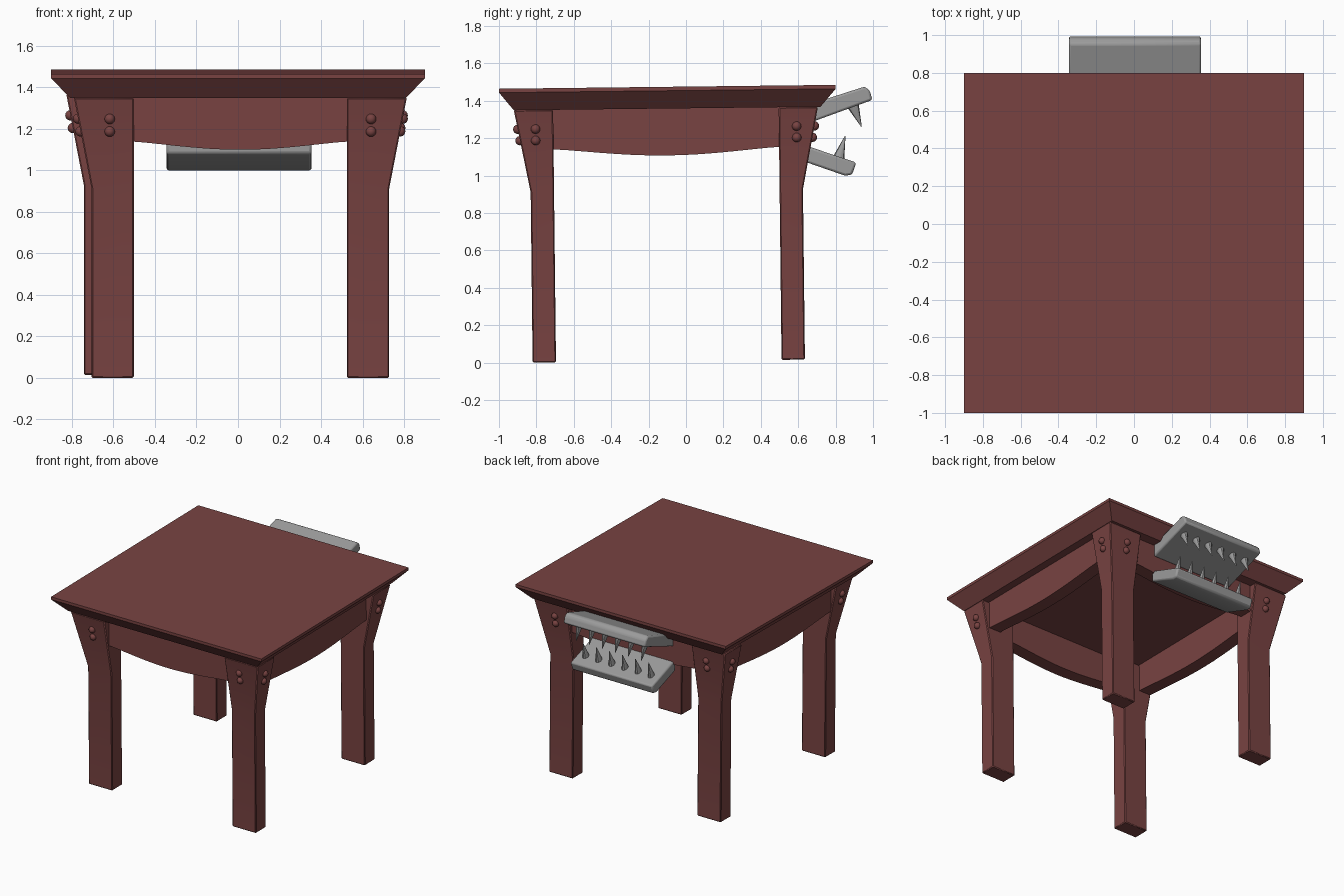
import bpy, bmesh, math
from mathutils import Matrix, Vector

if "Cube" in bpy.data.objects:
    bpy.data.objects.remove(bpy.data.objects["Cube"])

TILT = Matrix.Rotation(0.0115, 4, 'X')   # the table leans back very slightly


def material(name, rgb):
    m = bpy.data.materials.new(name)
    m.diffuse_color = (*rgb, 1)
    m.use_nodes = True
    m.node_tree.nodes["Principled BSDF"].inputs["Base Color"].default_value = m.diffuse_color
    return m


wood = material("red_brown_wood", (0.19, 0.056, 0.054))
metal = material("grey_metal", (0.33, 0.33, 0.33))


def finish(name, bm, mat, tilt=True, bevel=0.0, segments=1):
    bmesh.ops.recalc_face_normals(bm, faces=bm.faces)
    if tilt:
        bm.transform(TILT)
    mesh = bpy.data.meshes.new(name)
    bm.to_mesh(mesh)
    bm.free()
    ob = bpy.data.objects.new(name, mesh)
    bpy.context.collection.objects.link(ob)
    mesh.materials.append(mat)
    if bevel:
        mod = ob.modifiers.new("bevel", 'BEVEL')
        mod.width, mod.segments = bevel, segments
    bpy.ops.object.select_all(action='DESELECT')
    ob.select_set(True)
    bpy.context.view_layer.objects.active = ob
    bpy.ops.object.shade_smooth_by_angle(angle=math.radians(35))
    return ob


def stack(rings):
    """Closed solid lofted through rectangles (x0, x1, y0, y1, z)."""
    bm = bmesh.new()
    loops = [[bm.verts.new(p) for p in ((a, c, z), (b, c, z), (b, d, z), (a, d, z))]
             for a, b, c, d, z in rings]
    for lo, hi in zip(loops, loops[1:]):
        for i in range(4):
            j = (i + 1) % 4
            bm.faces.new((lo[i], lo[j], hi[j], hi[i]))
    bm.faces.new(loops[0])
    bm.faces.new(loops[-1])
    return bm


def prism(points, offset):
    """Solid extruded from a polygon."""
    bm = bmesh.new()
    face = bm.faces.new([bm.verts.new(p) for p in points])
    out = bmesh.ops.extrude_face_region(bm, geom=[face])
    bmesh.ops.translate(bm, vec=offset,
                        verts=[v for v in out["geom"] if isinstance(v, bmesh.types.BMVert)])
    return bm


# Table top with sloping underside edge and thin rim
finish("table_top", stack([(-0.81, 0.81, -0.905, 0.735, 1.36),
                           (-0.9, 0.9, -0.983, 0.817, 1.455),
                           (-0.9, 0.9, -0.983, 0.817, 1.476)]), wood)

# Flared legs, each with two studs on both outer faces
KNEE, TOP = 0.92, 1.36
legs = {"front_left": (-0.705, -0.82), "front_right": (0.728, -0.82),
        "back_left": (-0.742, 0.636), "back_right": (0.728, 0.636)}
for name, (x, y) in legs.items():
    sx, sy = math.copysign(1, x), math.copysign(1, y)

    def ring(z, flare):
        xs = sorted((x + sx * flare, x - sx * 0.203))
        ys = sorted((y + sy * flare, y - sy * 0.125))
        return (*xs, *ys, z)
    finish(name + "_leg", stack([ring(0.0093, 0), ring(KNEE, 0), ring(TOP, 0.085)]),
           wood, bevel=0.006)
    bm = bmesh.new()
    for z in (1.197, 1.258):
        f = 0.085 * (z - KNEE) / (TOP - KNEE)
        for p in ((x - sx * 0.087, y + sy * f, z), (x + sx * f, y - sy * 0.03, z)):
            bmesh.ops.create_uvsphere(bm, u_segments=12, v_segments=8, radius=0.025,
                                      matrix=Matrix.Translation(p))
    finish(name + "_studs", bm, wood)


# Aprons with a bowed lower edge
def apron(name, a, b, along_x, outer, thick):
    n = 14
    pts = [(a, 1.37)]
    for i in range(n + 1):
        t = i / n
        pts.append((a + (b - a) * t, 1.15 - 0.041 * math.sin(math.pi * t) ** 1.3))
    pts.append((b, 1.37))
    if along_x:
        bm = prism([(u, outer, z) for u, z in pts], (0, thick, 0))
    else:
        bm = prism([(outer, u, z) for u, z in pts], (thick, 0, 0))
    finish(name, bm, wood)


apron("front_apron", -0.53, 0.55, True, -0.845, 0.1)
apron("back_apron", -0.56, 0.55, True, 0.66, -0.1)
apron("left_apron", -0.72, 0.54, False, -0.745, 0.1)
apron("right_apron", -0.72, 0.54, False, 0.75, -0.1)

# Jaw plates on the back
jaws = {"upper_jaw": [(0.64, 1.275), (0.997, 1.405), (0.982, 1.455), (0.955, 1.476), (0.64, 1.375)],
        "lower_jaw": [(0.62, 1.08), (0.85, 1.0), (0.888, 1.005), (0.91, 1.07), (0.62, 1.168)]}
for name, prof in jaws.items():
    finish(name, prism([(-0.345, y, z) for y, z in prof], (0.7, 0, 0)),
           metal, tilt=False, bevel=0.012, segments=2)

# Six pointed teeth on each jaw
teeth = {"upper_teeth": ((0.893, 1.375), (0.938, 1.262)),
         "lower_teeth": ((0.815, 1.09), (0.851, 1.212))}
for name, (base, tip) in teeth.items():
    bm = bmesh.new()
    for i in range(6):
        a = Vector((0.005 + (i - 2.5) * 0.112, *base))
        d = Vector((0, tip[0] - base[0], tip[1] - base[1]))
        rot = Matrix.Rotation(math.atan2(-d.y, d.z), 4, 'X')
        bmesh.ops.create_cone(bm, cap_ends=True, segments=10, radius1=0.032, radius2=0.002,
                              depth=d.length,
                              matrix=Matrix.Translation(a + d / 2) @ rot
                              @ Matrix.Diagonal((0.75, 1, 1, 1)))
    finish(name, bm, metal, tilt=False)
